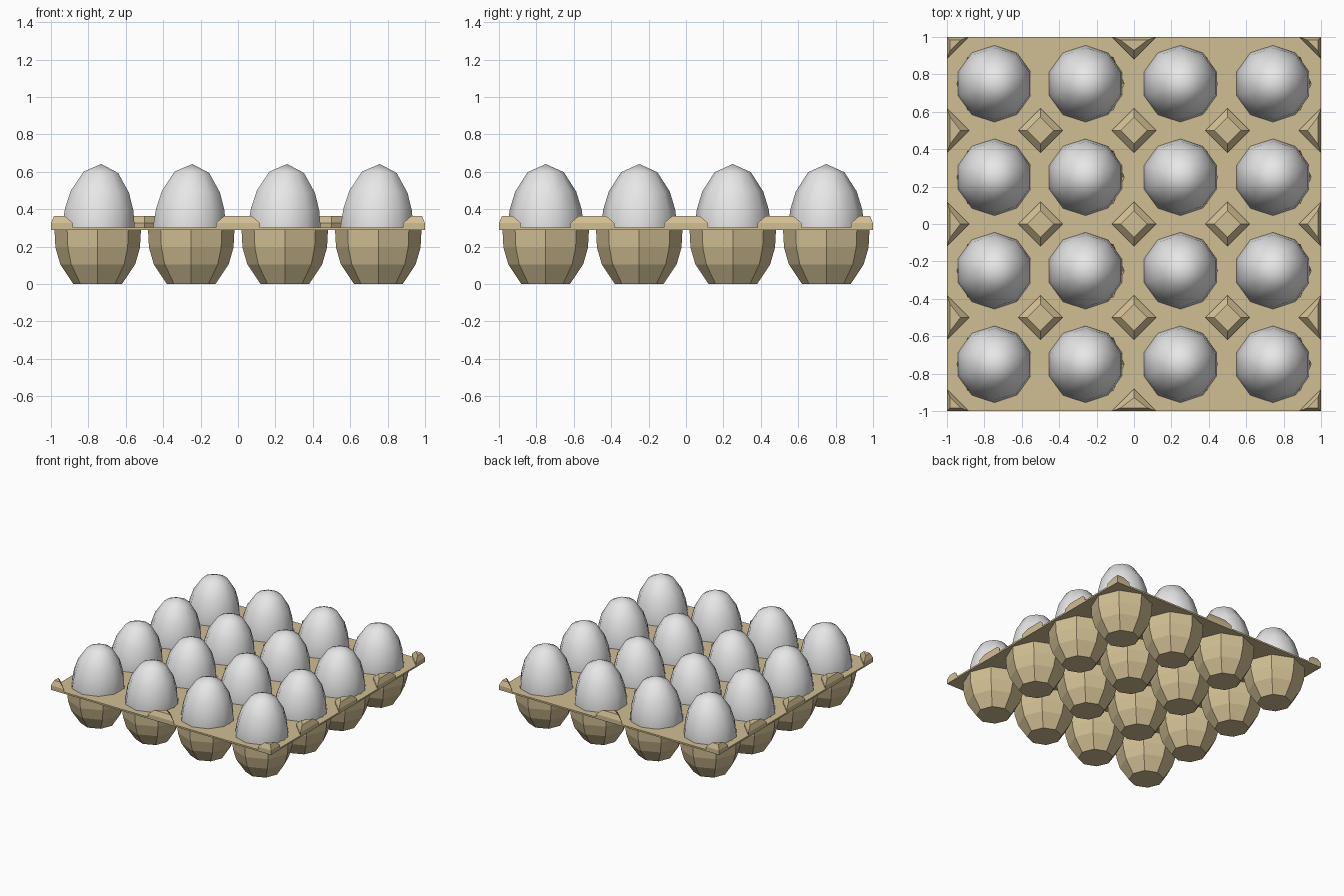
import bpy, bmesh, math

if "Cube" in bpy.data.objects:
    bpy.data.objects.remove(bpy.data.objects["Cube"])


def material(name, rgb):
    m = bpy.data.materials.new(name)
    m.diffuse_color = (*rgb, 1)
    m.use_nodes = True
    m.node_tree.nodes["Principled BSDF"].inputs["Base Color"].default_value = m.diffuse_color
    return m


CARD = material("tan_cardboard", (0.64, 0.52, 0.295))
SHELL = material("white_eggshell", (0.8, 0.8, 0.8))


def loft(bm, rings, cap_start=False, cap_end=False):
    """Skin a list of equal-length point rings."""
    rows = [[bm.verts.new(p) for p in r] for r in rings]
    n = len(rows[0])
    for a, b in zip(rows, rows[1:]):
        for i in range(n):
            j = (i + 1) % n
            bm.faces.new((a[i], a[j], b[j], b[i]))
    if cap_start:
        bm.faces.new(rows[0][::-1])
    if cap_end:
        bm.faces.new(rows[-1])


def finish(bm, name, mat):
    bmesh.ops.remove_doubles(bm, verts=bm.verts, dist=0.0005)
    bmesh.ops.recalc_face_normals(bm, faces=bm.faces)
    me = bpy.data.meshes.new(name)
    bm.to_mesh(me)
    bm.free()
    me.materials.append(mat)
    ob = bpy.data.objects.new(name, me)
    bpy.context.collection.objects.link(ob)
    return ob


def circle(cx, cy, r, z, n, start=0.0):
    return [(cx + r * math.cos(start + k * math.tau / n),
             cy + r * math.sin(start + k * math.tau / n), z) for k in range(n)]


def square(cx, cy, z):
    # eight points: side midpoints and corners of one cell
    return [(cx + 0.25 * round(math.cos(k * math.pi / 4) * 1.2),
             cy + 0.25 * round(math.sin(k * math.pi / 4) * 1.2), z) for k in range(8)]


CELLS = (-0.75, -0.25, 0.25, 0.75)
TOP, UNDER = 0.302, 0.289

# Tray: sixteen hollow octagonal cups joined by a thin sheet
OUTER = [(0.13, 0.0), (0.2, 0.105), (0.226, 0.195), (0.231, UNDER)]
INNER = [(0.197, TOP), (0.195, 0.195), (0.17, 0.11), (0.1, 0.012)]
bm = bmesh.new()
for cx in CELLS:
    for cy in CELLS:
        rings = [circle(cx, cy, r, z, 8) for r, z in OUTER]
        rings += [square(cx, cy, UNDER), square(cx, cy, TOP)]
        rings += [circle(cx, cy, r, z, 8) for r, z in INNER]
        loft(bm, rings, True, True)
# drop the walls between neighbouring cells
inside = []
for f in bm.faces:
    c = f.calc_center_median()
    upright = all(UNDER - 1e-4 < v.co.z < TOP + 1e-4 for v in f.verts) and abs(f.normal.z) < 0.1
    f.normal_update()
    upright = abs(f.normal.z) < 0.1 and abs(c.z - (TOP + UNDER) / 2) < 1e-4
    if upright and max(abs(c.x), abs(c.y)) < 0.99:
        inside.append(f)
bmesh.ops.delete(bm, geom=inside, context='FACES')
finish(bm, "tray", CARD)


# Diamond posts between the cups, cut off at the tray edge
def diamond(cx, cy, h, z, lim):
    def clamp(v):
        return max(-lim, min(lim, v))
    return [(clamp(cx + dx * h), clamp(cy + dy * h), z)
            for dx, dy in ((1, 0), (0, 1), (-1, 0), (0, -1))]


for ix in range(-2, 3):
    for iy in range(-2, 3):
        if abs(iy) == 2 and abs(ix) == 1:
            continue
        x, y = ix / 2, iy / 2
        bm = bmesh.new()
        loft(bm, [diamond(x, y, 0.118, UNDER + 0.001, 1.0),
                  diamond(x, y, 0.118, 0.326, 1.0),
                  diamond(x, y, 0.072, 0.365, 0.983)], True, True)
        finish(bm, f"post_{ix + 2}_{iy + 2}", CARD)

# Eggs: ten-sided, smooth shaded, leaning very slightly
EGG = [(0.001, 0.02), (0.08, 0.04), (0.15, 0.1), (0.19, 0.2), (0.205, 0.3),
       (0.192, 0.4), (0.163, 0.495), (0.097, 0.598), (0.0001, 0.642)]
EGG_X = (-0.746, -0.259, 0.248, 0.743)
for i, cx in enumerate(EGG_X):
    for j, cy in enumerate(CELLS):
        bm = bmesh.new()
        loft(bm, [circle(0, 0, r, z - 0.3, 10, math.pi / 2) for r, z in EGG])
        egg = finish(bm, f"egg_{i}_{j}", SHELL)
        egg.location = (cx, cy, 0.3)
        egg.rotation_euler = (0, math.radians(2.5), 0)
        for p in egg.data.polygons:
            p.use_smooth = True
